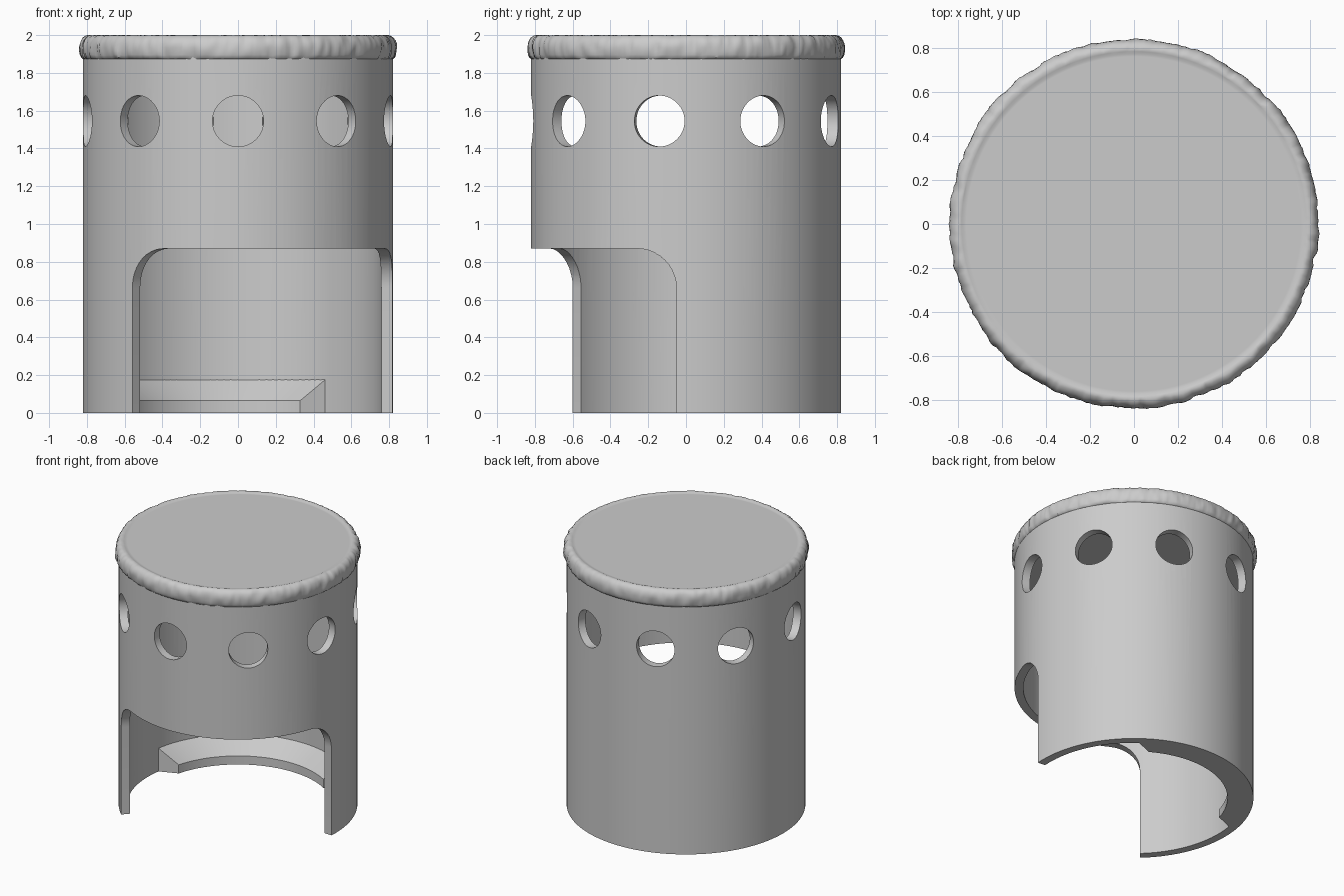
import bpy, bmesh, math
from math import sin, cos, radians, sqrt
from mathutils import Vector, Matrix, noise

if "Cube" in bpy.data.objects:
    bpy.data.objects.remove(bpy.data.objects["Cube"], do_unlink=True)

OUTER, INNER = 0.82, 0.76
HOLES, HOLE_Z, HOLE_R = 9, 1.545, 0.135
OPEN_START, OPEN_END, OPEN_TOP, CORNER = -133, -3.5, 0.87, 0.21

grey = bpy.data.materials.new("plain grey")
grey.use_nodes = True
grey.diffuse_color = (0.6, 0.6, 0.6, 1)
grey.node_tree.nodes["Principled BSDF"].inputs["Base Color"].default_value = (0.6, 0.6, 0.6, 1)


def polar(r, a, z):
    return Vector((r * cos(a), r * sin(a), z))


def make_object(name, bm):
    bmesh.ops.recalc_face_normals(bm, faces=bm.faces)
    mesh = bpy.data.meshes.new(name)
    bm.to_mesh(mesh)
    bm.free()
    mesh.materials.append(grey)
    obj = bpy.data.objects.new(name, mesh)
    bpy.context.collection.objects.link(obj)
    return obj


def bridge(bm, rings, closed):
    """Join consecutive rings of vertices with quads."""
    count = len(rings[0])
    for a, b in zip(rings, rings[1:]):
        for i in range(count if closed else count - 1):
            j = (i + 1) % count
            bm.faces.new((a[i], a[j], b[j], b[i]))


def lathe(bm, profile, segments, wrinkle=None):
    """Revolve (radius, z) points around the z axis."""
    rings = []
    for r, z in profile:
        points = [polar(r, math.tau * i / segments, z) for i in range(segments)]
        if wrinkle:
            points = [wrinkle(p) for p in points]
        rings.append([bm.verts.new(p) for p in points])
    bridge(bm, rings, True)
    return rings


def apply_boolean(obj, cutter):
    mod = obj.modifiers.new("cut", "BOOLEAN")
    mod.object, mod.operation, mod.solver = cutter, "DIFFERENCE", "EXACT"
    bpy.context.view_layer.objects.active = obj
    bpy.ops.object.modifier_apply(modifier=mod.name)
    bpy.data.objects.remove(cutter, do_unlink=True)


def smooth(obj, angle=30):
    bpy.ops.object.select_all(action="DESELECT")
    obj.select_set(True)
    bpy.context.view_layer.objects.active = obj
    bpy.ops.object.shade_smooth_by_angle(angle=radians(angle))


# Cylindrical wall
bm = bmesh.new()
rings = lathe(bm, [(OUTER, 0), (OUTER, 1.95), (INNER, 1.95), (INNER, 0)], 128)
bridge(bm, [rings[-1], rings[0]], True)
wall = make_object("wall", bm)

# Cutter for the ring of round holes
bm = bmesh.new()
for k in range(HOLES):
    a = radians(-90 + k * 360 / HOLES)
    place = (Matrix.Translation(polar(0.8, a, HOLE_Z))
             @ Matrix.Rotation(a, 4, "Z") @ Matrix.Rotation(radians(90), 4, "Y"))
    bmesh.ops.create_cone(bm, cap_ends=True, segments=48, radius1=HOLE_R,
                          radius2=HOLE_R, depth=0.4, matrix=place)

# Cutter for the wide opening with rounded upper corners
span = radians(OPEN_END - OPEN_START)
corner = CORNER / OUTER
steps = [corner * (1 - cos(radians(90) * i / 10)) for i in range(11)]
middle = [corner + (span - 2 * corner) * i / 40 for i in range(1, 40)]
columns = []
for t in steps + middle + [span - s for s in reversed(steps)]:
    edge = max(0, corner - min(t, span - t)) / corner
    top = OPEN_TOP - CORNER * (1 - sqrt(max(0, 1 - edge * edge)))
    a = radians(OPEN_START) + t
    columns.append([bm.verts.new(polar(r, a, z)) for r, z in
                    ((0.6, -0.1), (1, -0.1), (1, top), (0.6, top))])
bridge(bm, columns, True)
for end in (columns[0], columns[-1]):
    bm.faces.new(end)
cutter = make_object("wall_cutter", bm)
cutter.hide_render = True
apply_boolean(wall, cutter)
smooth(wall)

# Sloped ledge inside the rear wall, its ends cut along one straight plane
axis = radians((OPEN_START + OPEN_END) / 2 + 180)
plane = 0.39
bm = bmesh.new()
sections = []
for i in range(49):
    t = -1 + 2 * i / 48
    section = []
    for r, z in ((INNER + 0.005, 0), (INNER + 0.005, 0.18), (0.642, 0.065), (0.642, 0)):
        section.append(bm.verts.new(polar(r, axis + t * math.acos(plane / r), z)))
    sections.append(section)
bridge(bm, sections, True)
for end in (sections[0], sections[-1]):
    bm.faces.new(end)
smooth(make_object("inner_ledge", bm))

# Ceiling disc just above the holes
bm = bmesh.new()
bmesh.ops.create_cone(bm, cap_ends=True, segments=128, radius1=0.79, radius2=0.79,
                      depth=0.2, matrix=Matrix.Translation((0, 0, 1.81)))
smooth(make_object("ceiling", bm))


# Seat cover with a gathered, crinkled rim
def crinkle(p):
    r = p.xy.length
    if r < 0.785 or p.z < 1.875:
        return p
    a = math.atan2(p.y, p.x)
    folds = noise.noise(Vector((cos(a) * 16, sin(a) * 16, p.z * 9)))
    fine = noise.noise(Vector((cos(a) * 38, sin(a) * 38, p.z * 14)))
    wave = noise.noise(Vector((cos(a) * 2, sin(a) * 2, 5)))
    grow = 1 + (0.009 * folds + 0.006 * fine + 0.008 * wave) / r
    lift = 0.005 * folds if p.z < 1.93 else -0.003 * abs(fine)
    return Vector((p.x * grow, p.y * grow, p.z + lift))


bm = bmesh.new()
profile = [(0.77, 1.87), (0.815, 1.87), (0.828, 1.88), (0.834, 1.895), (0.837, 1.915),
           (0.838, 1.935), (0.836, 1.955), (0.83, 1.973), (0.82, 1.988), (0.806, 1.997),
           (0.795, 2.0), (0.783, 1.997), (0.772, 1.992), (0.76, 1.992)]
rings = lathe(bm, profile, 360, crinkle)
bm.faces.new(rings[0])
bm.faces.new(rings[-1])
smooth(make_object("seat_cover", bm), 40)
